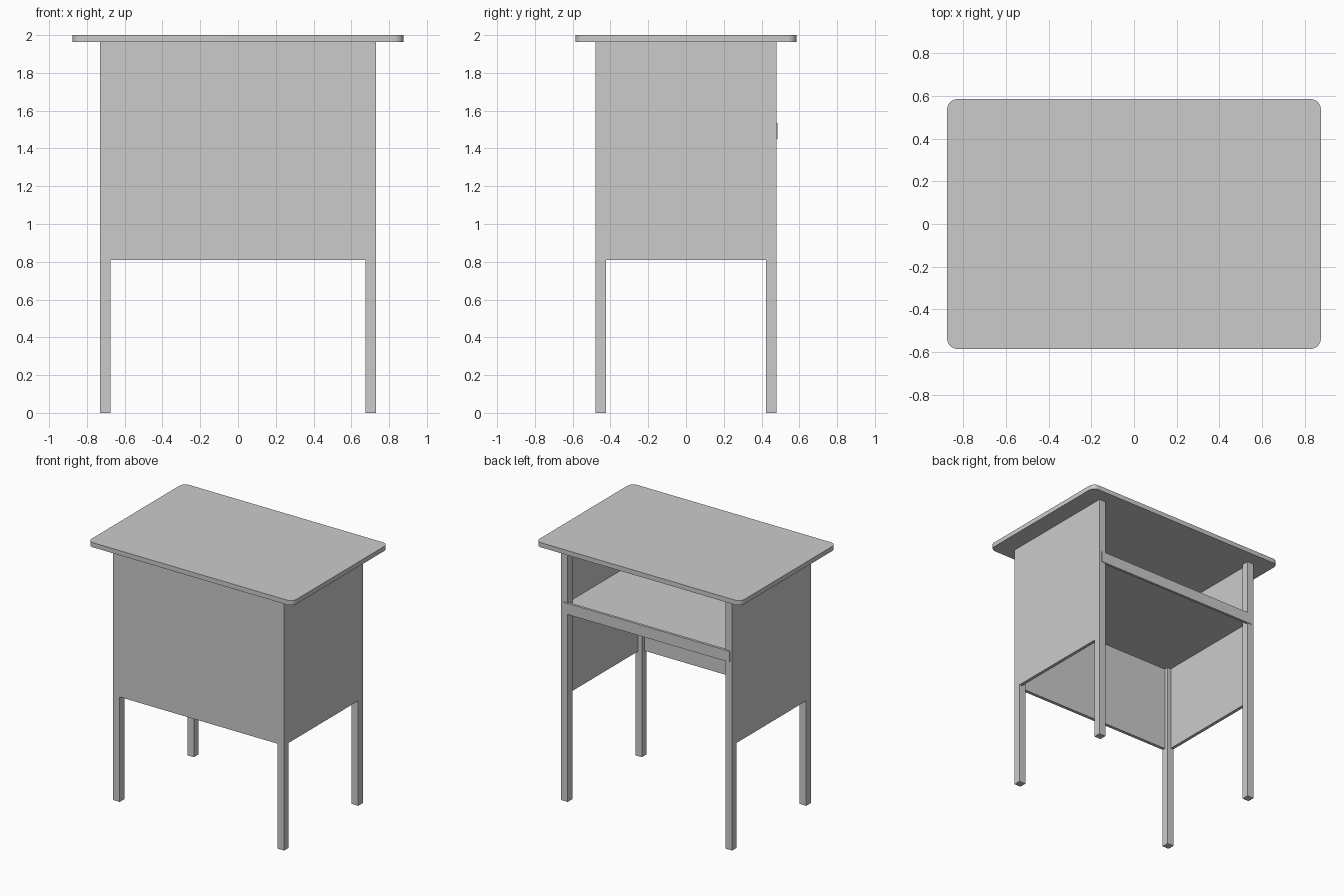
import bpy, bmesh

if "Cube" in bpy.data.objects:
    bpy.data.objects.remove(bpy.data.objects["Cube"])


def box(name, x, y, z):
    """Box spanning the given (min, max) ranges."""
    bm = bmesh.new()
    bmesh.ops.create_cube(bm, size=1)
    for v in bm.verts:
        v.co = [r[0] if c < 0 else r[1] for c, r in zip(v.co, (x, y, z))]
    me = bpy.data.meshes.new(name)
    bm.to_mesh(me)
    bm.free()
    ob = bpy.data.objects.new(name, me)
    bpy.context.collection.objects.link(ob)
    return ob


LX, LY, LEG = 0.73, 0.48, 0.056   # outer leg faces and leg width
IX, IY = LX - LEG, LY - LEG       # inner leg faces
TOP, T = 1.964, 0.025             # underside of desktop, panel thickness

# Desktop with rounded vertical corners
desktop = box("desktop", (-0.875, 0.875), (-0.585, 0.585), (TOP, 2.0))
bm = bmesh.new()
bm.from_mesh(desktop.data)
corners = [e for e in bm.edges if abs(e.verts[0].co.z - e.verts[1].co.z) > 0.01]
bmesh.ops.bevel(bm, geom=corners, offset=0.048, segments=8, profile=0.5, affect='EDGES')
bm.to_mesh(desktop.data)
bm.free()
bpy.context.view_layer.objects.active = desktop
desktop.select_set(True)
bpy.ops.object.shade_smooth_by_angle()

# Legs and side panels, flush with the outer leg faces
for side, s in (("left", -1), ("right", 1)):
    for end, e in (("front", -1), ("back", 1)):
        box(f"{end}_{side}_leg", sorted((s * IX, s * LX)), sorted((e * IY, e * LY)), (0, TOP))
    box(f"{side}_panel", sorted((s * (LX - T), s * LX)), (-IY, IY), (0.81, TOP))

# Front panel
box("front_panel", (-IX, IX), (-LY, -LY + T), (0.81, TOP))

# Storage shelf and the rail lapped over the back legs
box("shelf", (-LX + T, LX - T), (-LY + T, LY - 0.015), (1.475, 1.515))
box("back_rail", (-0.71, 0.71), (LY - 0.015, LY + 0.005), (1.45, 1.535))
